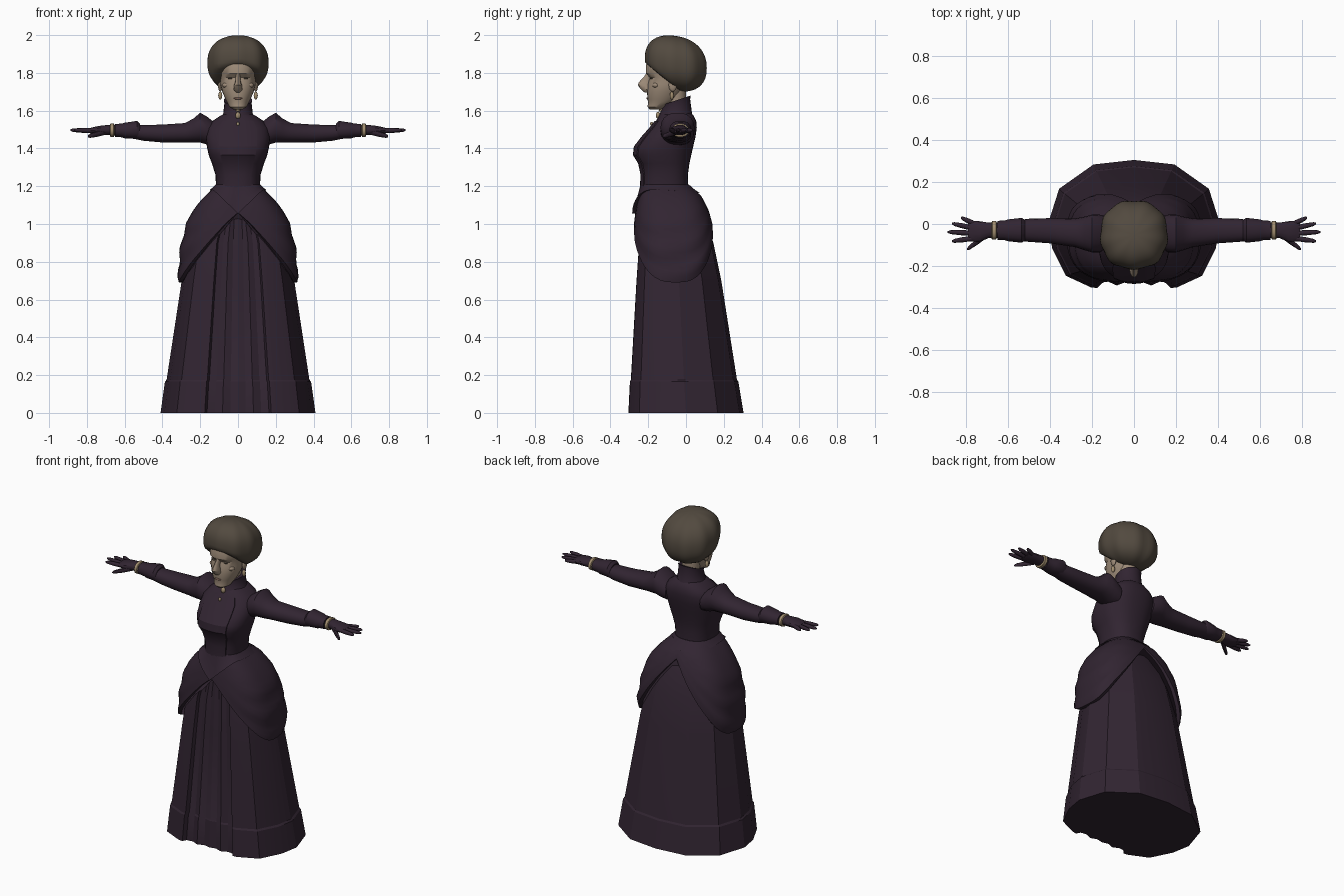
import bpy, bmesh
from math import sin, cos, pi, radians
from mathutils import Vector

if "Cube" in bpy.data.objects:
    bpy.data.objects.remove(bpy.data.objects["Cube"], do_unlink=True)


def material(name, rgb):
    m = bpy.data.materials.new(name)
    m.use_nodes = True
    m.diffuse_color = (*rgb, 1)
    m.node_tree.nodes["Principled BSDF"].inputs["Base Color"].default_value = (*rgb, 1)
    return m


DRESS = material("dark plum cloth", (0.031, 0.018, 0.031))
SKIN = material("pale skin", (0.34, 0.26, 0.19))
HAIR = material("grey brown hair", (0.085, 0.068, 0.05))
GOLD = material("dull gold", (0.36, 0.27, 0.16))
LIPS = material("dusky lips", (0.22, 0.13, 0.1))


def finish(name, bm, mat, mirror=False, angle=35):
    bmesh.ops.recalc_face_normals(bm, faces=bm.faces)
    me = bpy.data.meshes.new(name)
    bm.to_mesh(me)
    bm.free()
    me.materials.append(mat)
    me.shade_smooth()
    me.set_sharp_from_angle(angle=radians(angle))
    ob = bpy.data.objects.new(name, me)
    bpy.context.collection.objects.link(ob)
    if mirror:
        ob.modifiers.new("Mirror", 'MIRROR').use_mirror_merge = False
    return ob


def loft(name, rings, mat, closed=True, **kw):
    """Skin a list of equal-length point rings."""
    bm = bmesh.new()
    rows = [[bm.verts.new(p) for p in r] for r in rings]
    n = len(rows[0])
    for a, b in zip(rows, rows[1:]):
        for i in range(n if closed else n - 1):
            j = (i + 1) % n
            bm.faces.new((a[i], a[j], b[j], b[i]))
    if closed:
        bm.faces.new(rows[0])
        bm.faces.new(rows[-1])
    return finish(name, bm, mat, **kw)


def spow(v, p):
    return (1 if v >= 0 else -1) * abs(v) ** (2 / p)


def unit_ring(n, p):
    """Superellipse, starting at the front."""
    return [(spow(sin(2 * pi * i / n), p), -spow(cos(2 * pi * i / n), p)) for i in range(n)]


def place(u, v, rx, yf, yb):
    return u * rx, (yf + yb) / 2 + v * (yb - yf) / 2


def stack(sections, n=24, p=2):
    """Horizontal rings from (z, half width, front y, back y)."""
    return [[(*place(u, v, rx, yf, yb), z) for u, v in unit_ring(n, p)]
            for z, rx, yf, yb in sections]


def limb(sections, n=14):
    """Rings along x from (x, centre z, centre y, half height, half depth)."""
    return [[(x, yc + v * ry, zc + u * rz) for u, v in unit_ring(n, 2.2)]
            for x, zc, yc, rz, ry in sections]


def lookup(table, z):
    for a, b in zip(table, table[1:]):
        if a[0] >= z >= b[0]:
            t = (a[0] - z) / (a[0] - b[0])
            return [p + (q - p) * t for p, q in zip(a[1:], b[1:])]
    return (table[0] if z > table[0][0] else table[-1])[1:]


def blob(name, loc, size, mat, **kw):
    bm = bmesh.new()
    bmesh.ops.create_uvsphere(bm, u_segments=14, v_segments=8, radius=1)
    for v in bm.verts:
        v.co = Vector(loc) + Vector(a * b for a, b in zip(v.co, size))
    return finish(name, bm, mat, **kw)


# Long skirt with a pleated front panel
half = [(0, -.94), (.1, -.91), (.2, -.96), (.3, -.9), (.4, -.92), (.43, -1), (.5, -.99),
        (.79, -.81), (.95, -.38), (1, 0), (.87, .55), (.47, .93), (0, 1)]
outline = half + [(-u, v) for u, v in half[-2:0:-1]]
skirt = [(0, .41, -.305, .305), (.165, .387, -.297, .277), (.175, .378, -.292, .27),
         (.7, .298, -.262, .187), (.9, .262, -.248, .145), (1.08, .17, -.225, .08),
         (1.2, .1, -.215, 0)]
loft("skirt", [[(*place(u, v, rx, yf, yb), z) for u, v in outline]
               for z, rx, yf, yb in skirt], DRESS, angle=22)

# Draped overskirt: high at front and back, hanging low at the sides
drape = [(1.2, .115, -.235, .02), (1.15, .175, -.25, .08), (1.08, .235, -.265, .118),
         (1, .275, -.277, .145), (.9, .3, -.284, .162), (.8, .315, -.28, .166),
         (.69, .312, -.27, .166)]
ROWS = 16
rings = []
for k in range(ROWS + 2):
    t = min(k, ROWS) / ROWS
    tuck = .93 if k > ROWS else 1
    ring = []
    for u, v in unit_ring(48, 2.8):
        side = abs(u)
        hem = 1.06 - .37 * side ** 1.3 if v < 0 else 1.12 - .43 * side ** 1.3
        z = 1.195 + (hem - 1.195) * t
        rx, yf, yb = lookup(drape, z)
        fold = tuck * (1 + .028 * side * t * sin(t * 22 + 2 * v))
        x, y = place(u * fold, v * tuck, rx, yf, yb)
        ring.append((x, y, z))
    rings.append(ring)
loft("draped_overskirt", rings, DRESS, angle=30)

# Fitted bodice, raised front panel and pointed waist edge
torso = [(1.18, .116, -.238, .012), (1.26, .119, -.235, .01), (1.32, .138, -.247, .018),
         (1.365, .155, -.275, .028), (1.41, .165, -.27, .038), (1.46, .17, -.232, .05),
         (1.51, .165, -.188, .057), (1.545, .135, -.16, .054), (1.575, .09, -.14, .04),
         (1.59, .06, -.12, .02)]
loft("bodice", stack(torso, 32, 2.4), DRESS)

panel = []
for z, rx, yf, yb in torso[:-2]:
    row = []
    for i in range(-5, 6):
        u = max(-4, min(4, i)) * .15
        v = -(1 - abs(u) ** 2.4) ** (1 / 2.4)
        x, y = place(u, v, rx, yf, yb)
        row.append((x, y + (.012 if abs(i) == 5 else -.006), z))
    panel.append(row)
loft("front_panel", panel, DRESS, closed=False, angle=30)

edge = []
for rx, yf, yb, drop in ((.117, -.24, .014, 0), (.135, -.262, .045, .6),
                         (.15, -.285, .072, 1), (.135, -.265, .055, 1)):
    edge.append([(*place(u, v, rx, yf, yb),
                  1.21 - drop * (.03 + (.125 * max(0, 1 - abs(u) * 1.15) if v < 0
                                        else .015 * v)))
                 for u, v in unit_ring(40, 2.3)])
loft("pointed_waist_edge", edge, DRESS)

# High collar, higher at the back
collar = []
for z, rx, yf, yb, lift in ((1.56, .095, -.15, .045, 0), (1.585, .078, -.138, .032, 0),
                            (1.64, .072, -.124, .022, .02), (1.655, .075, -.126, .024, .025),
                            (1.65, .06, -.11, .012, .025)):
    collar.append([(*place(u, v, rx, yf, yb), z + v * lift) for u, v in unit_ring(24, 2)])
loft("collar", collar, DRESS)
blob("brooch", (0, -.148, 1.575), (.014, .012, .018), GOLD)
blob("pendant", (0, -.182, 1.53), (.008, .008, .011), GOLD)
loft("collar_trim", stack([(1.595, .012, -.145, -.1), (1.63, .02, -.14, -.1)], 10), GOLD)

# Sleeves with raised shoulders, and flared cuffs
loft("sleeve", limb([(.12, 1.475, -.04, .06, .075), (.165, 1.495, -.045, .075, .09),
                     (.2, 1.51, -.045, .08, .09), (.235, 1.495, -.045, .065, .08),
                     (.28, 1.483, -.042, .052, .068), (.4, 1.479, -.032, .048, .06),
                     (.5, 1.482, -.03, .042, .055), (.56, 1.49, -.03, .038, .048)], 18),
     DRESS, mirror=True)
loft("cuff", limb([(.52, 1.492, -.03, .04, .05), (.535, 1.498, -.03, .049, .059),
                   (.6, 1.495, -.03, .042, .052), (.615, 1.495, -.03, .037, .047),
                   (.65, 1.496, -.03, .035, .045)]), DRESS, mirror=True)
loft("bracelet", limb([(.655, 1.496, -.03, .03, .04), (.658, 1.496, -.03, .036, .045),
                       (.675, 1.496, -.03, .036, .045), (.678, 1.496, -.03, .03, .04)]),
     GOLD, mirror=True)

# Gloved hands
loft("palm", limb([(.64, 1.496, -.03, .028, .036), (.69, 1.498, -.03, .027, .036),
                   (.735, 1.496, -.036, .024, .049), (.775, 1.494, -.034, .017, .05),
                   (.79, 1.494, -.034, .01, .045)]), DRESS, mirror=True)


def finger(name, a, b, r):
    a, b = Vector(a), Vector(b)
    rings = []
    for t, s in ((0, 1), (.5, 1), (.88, .75), (1, .3)):
        c = a.lerp(b, t)
        rings.append([(c.x, c.y + r * s * cos(k * pi / 4), c.z + r * s * sin(k * pi / 4))
                      for k in range(8)])
    loft(name, rings, DRESS, mirror=True, angle=50)


for label, y, tip in (("little", .004, (.825, .03)), ("ring", -.02, (.867, .002)),
                      ("middle", -.044, (.888, -.038)), ("index", -.068, (.868, -.082))):
    finger(label + "_finger", (.765, y, 1.494), (*tip, 1.497), .0125)
finger("thumb", (.7, -.05, 1.488), (.795, -.12, 1.464), .015)

# Head
loft("neck", stack([(1.55, .05, -.1, 0), (1.76, .055, -.11, 0)], 16), SKIN)
loft("head", stack([(1.607, .025, -.192, -.13), (1.62, .046, -.204, -.1),
                    (1.645, .058, -.2, -.06), (1.66, .066, -.204, -.045),
                    (1.7, .083, -.206, -.02), (1.74, .093, -.203, 0),
                    (1.775, .093, -.192, .01), (1.797, .096, -.212, .01),
                    (1.84, .096, -.212, .01), (1.88, .085, -.195, 0)], 28, 2.1), SKIN)
loft("nose", stack([(1.697, .012, -.22, -.18), (1.712, .023, -.238, -.18),
                    (1.735, .021, -.255, -.18), (1.75, .015, -.25, -.18),
                    (1.79, .011, -.214, -.18), (1.81, .012, -.21, -.18)], 12), SKIN)
blob("eye", (.038, -.182, 1.771), (.017, .008, .005), HAIR, mirror=True)
blob("cheekbone", (.058, -.158, 1.735), (.026, .022, .016), SKIN, mirror=True)
blob("mouth", (0, -.203, 1.665), (.024, .006, .006), LIPS)
blob("ear", (.094, -.07, 1.735), (.012, .022, .034), SKIN, mirror=True)
blob("earring", (.094, -.075, 1.68), (.011, .011, .021), GOLD, mirror=True)

# Swept-up hair, cut by a sloping hairline
bm = bmesh.new()
bmesh.ops.create_uvsphere(bm, u_segments=48, v_segments=24, radius=1)
hairline, normal = Vector((0, -.21, 1.85)), Vector((0, .63, .78)).normalized()
for v in bm.verts:
    x, y, z = v.co
    k = (abs(x) ** 2.3 + abs(y) ** 2.3 + abs(z) ** 2.3) ** (-1 / 2.3)
    ripple = 1 + .02 * (1 - z * z) * cos(9 * Vector((abs(x) + .0001, y)).angle(Vector((0, -1))))
    x, y, z = (c * k * ripple for c in (x, y, z))
    p = Vector((.16 * x, -.052 + .163 * y, 1.85 - .025 * y + .145 * z))
    d = (p - hairline).dot(normal)
    if d < 0:
        p -= normal * d * .92
    v.co = p
finish("hair", bm, HAIR, angle=50)
